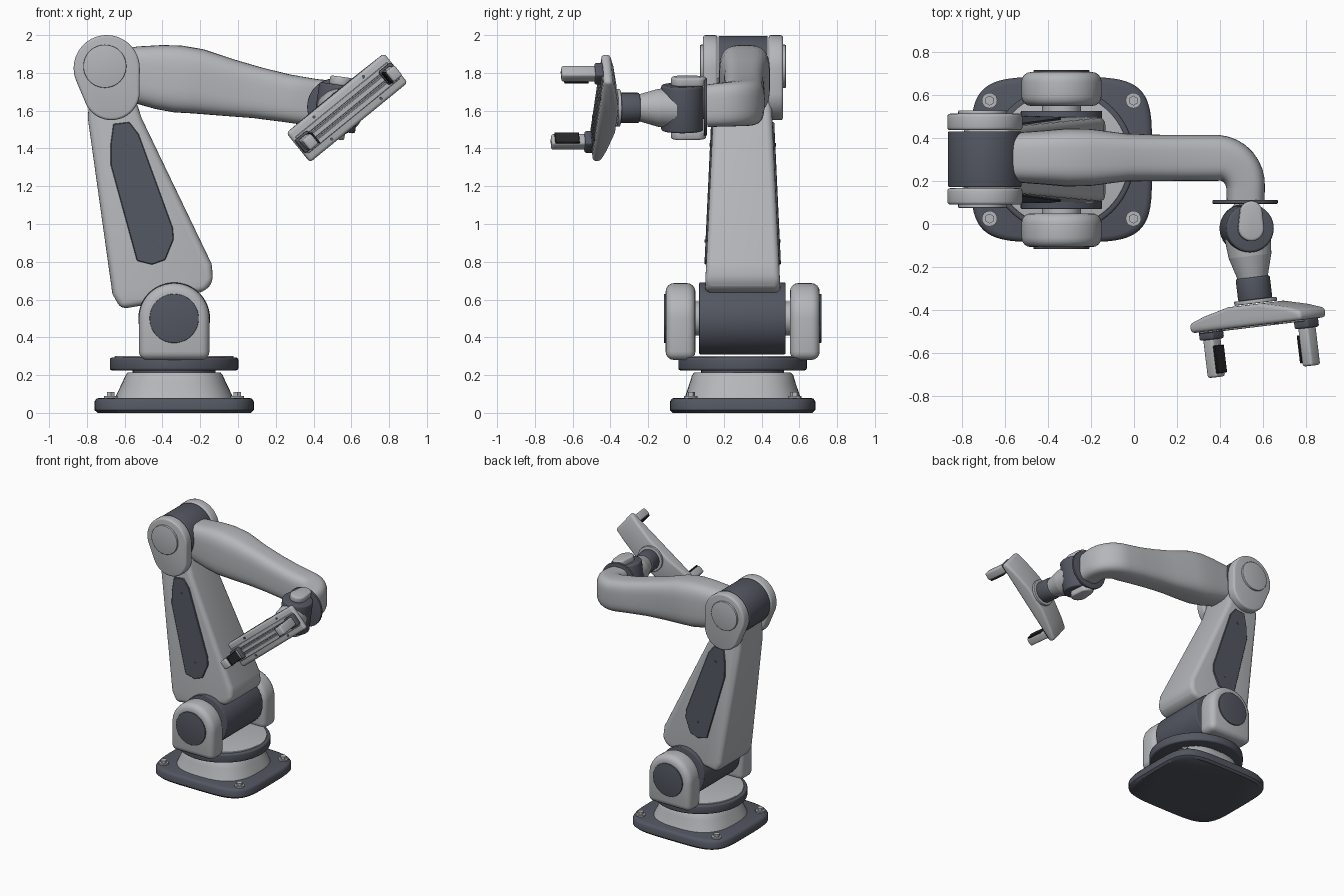
import bpy, bmesh
from math import sin, cos, pi, radians, copysign
from mathutils import Vector, Matrix

if "Cube" in bpy.data.objects:
    bpy.data.objects.remove(bpy.data.objects["Cube"])


def material(name, rgb):
    m = bpy.data.materials.new(name)
    m.use_nodes = True
    m.diffuse_color = (*rgb, 1)
    m.node_tree.nodes["Principled BSDF"].inputs["Base Color"].default_value = (*rgb, 1)
    return m


LIGHT = material("light_grey", (0.46, 0.47, 0.49))
DARK = material("dark_slate", (0.085, 0.094, 0.118))
BLACK = material("black_rubber", (0.02, 0.02, 0.022))


def finish(name, bm, mat, bevel=0, segments=3, frame=None):
    """Round the sharp edges, place the mesh and shade it."""
    bmesh.ops.recalc_face_normals(bm, faces=bm.faces)
    if bevel:
        edges = [e for e in bm.edges if e.calc_face_angle(0) > 0.6]
        bmesh.ops.bevel(bm, geom=edges, offset=bevel, segments=segments,
                        profile=0.5, affect='EDGES', clamp_overlap=True)
    if frame:
        bm.transform(frame)
    me = bpy.data.meshes.new(name)
    bm.to_mesh(me)
    bm.free()
    me.materials.append(mat)
    ob = bpy.data.objects.new(name, me)
    bpy.context.collection.objects.link(ob)
    bpy.ops.object.select_all(action='DESELECT')
    ob.select_set(True)
    bpy.context.view_layer.objects.active = ob
    bpy.ops.object.shade_smooth_by_angle(angle=radians(40))
    return ob


def loft(name, rings, mat, bevel=0, segments=3, frame=None):
    """Skin a list of equal closed rings and cap both ends."""
    bm = bmesh.new()
    loops = [[bm.verts.new(p) for p in r] for r in rings]
    n = len(loops[0])
    for a, b in zip(loops, loops[1:]):
        for i in range(n):
            j = (i + 1) % n
            bm.faces.new((a[i], a[j], b[j], b[i]))
    bm.faces.new(loops[0])
    bm.faces.new(loops[-1])
    return finish(name, bm, mat, bevel, segments, frame)


def prism(name, profile, y0, y1, mat, bevel=0, frame=None, segments=3):
    """Extrude an xz profile along y; y0 and y1 may be functions of z."""
    at = lambda y, z: y(z) if callable(y) else y
    return loft(name, [[(x, at(y, z), z) for x, z in profile] for y in (y0, y1)],
                mat, bevel, segments, frame)


def rod(name, p0, p1, r0, mat, r1=None, bevel=0, sides=48):
    """Cylinder or cone between two points."""
    p0, p1 = Vector(p0), Vector(p1)
    d = p1 - p0
    bm = bmesh.new()
    bmesh.ops.create_cone(bm, cap_ends=True, segments=sides, radius1=r0,
                          radius2=r0 if r1 is None else r1, depth=d.length)
    frame = Matrix.Translation((p0 + p1) / 2) @ d.to_track_quat('Z', 'Y').to_matrix().to_4x4()
    return finish(name, bm, mat, bevel, 3, frame)


def squircle(hx, hy, power, count=64):
    """Rounded rectangle outline."""
    pts = []
    for i in range(count):
        c, s = cos(2 * pi * i / count), sin(2 * pi * i / count)
        pts.append((hx * copysign(abs(c) ** (2 / power), c),
                    hy * copysign(abs(s) ** (2 / power), s)))
    return pts


def capsule(c0, r0, c1, r1, count=64):
    """Outline wrapped around two circles."""
    pts = []
    for i in range(count):
        d = Vector((cos(2 * pi * i / count), sin(2 * pi * i / count)))
        c, r = max(((Vector(c0), r0), (Vector(c1), r1)), key=lambda k: k[0].dot(d) + k[1])
        pts.append(tuple(c + d * r))
    return pts


def rect(x0, x1, z0, z1):
    return [(x0, z0), (x1, z0), (x1, z1), (x0, z1)]


def column(name, levels, power, mat):
    """Stack of rounded outlines (z, half x, half y) on the base axis."""
    loft(name, [[(BX + x, BY + y, z) for x, y in squircle(hx, hy, power)]
                for z, hx, hy in levels], mat)


BX, BY = -0.338, 0.30

# Base plate, pedestal and turntable
column("base_plate", [(0, .405, .37), (.015, .422, .385), (.06, .422, .385),
                      (.075, .412, .375), (.08, .395, .36)], 4.5, DARK)
column("pedestal", [(.08, .312, .308), (.1, .304, .3), (.16, .275, .28),
                    (.2, .257, .268), (.215, .245, .255)], 2.7, LIGHT)
rod("turntable_neck", (BX, BY, .2), (BX, BY, .24), .22, DARK)
rod("turntable", (BX, BY, .225), (BX, BY, .293), .34, DARK, bevel=.012, sides=72)
rod("turntable_cover", (BX, BY, .28), (BX, BY, .302), .315, LIGHT, bevel=.005, sides=72)
for sx in (-1, 1):
    for sy in (-1, 1):
        x, y = BX + sx * .335, BY + sy * .275
        rod("bolt_washer", (x, y, .075), (x, y, .09), .036, LIGHT, sides=24)
        rod("bolt_head", (x, y, .085), (x, y, .11), .023, LIGHT, sides=6)

# Shoulder joint between two arched brackets
SX, SZ = -0.338, 0.50
arch = [(SX + .187 * cos(pi * i / 24), SZ + .187 * sin(pi * i / 24)) for i in range(25)]
arch += [(SX - .187, .28), (SX + .187, .28)]
rod("shoulder_drum", (SX, .07, SZ), (SX, .527, SZ), .19, DARK, bevel=.006, sides=64)
rod("shoulder_shaft", (SX, 0, SZ), (SX, .6, SZ), .09, LIGHT)
for s in (-1, 1):
    y = lambda d: BY + s * d
    prism("shoulder_bracket", arch, y(.25), y(.408), LIGHT, .045, segments=4)
    rod("shoulder_cap", (SX, y(.39), SZ), (SX, y(.417), SZ), .13, DARK, bevel=.004)

# Lower arm, tapering in depth towards the elbow
depth = lambda z: .2 - .047 * (z - .65)
arm_side = [(-.62, .55), (-.5, .57), (-.17, .645), (-.13, .70), (-.14, .79),
            (-.51, 1.56), (-.58, 1.78), (-.78, 1.78), (-.795, 1.56), (-.665, .63)]
prism("lower_arm", arm_side, lambda z: BY - depth(z), lambda z: BY + depth(z),
      LIGHT, .04, segments=4)
panel = [(-.66, 1.53), (-.575, 1.54), (-.525, 1.475), (-.345, .98), (-.34, .92),
         (-.385, .81), (-.455, .785), (-.535, .805), (-.675, 1.315), (-.675, 1.42)]
for s in (-1, 1):
    prism("arm_panel", panel, lambda z: BY + s * (depth(z) - .01),
          lambda z: BY + s * (depth(z) + .009), DARK, .004, segments=1)
    for x, z in ((-.59, 1.42), (-.45, .91)):
        rod("panel_screw", (x, BY + s * depth(z), z),
            (x, BY + s * (depth(z) + .013), z), .009, DARK, sides=12)

# Elbow joint
EX, EZ, EY = -0.695, 1.825, 0.302
elbow = capsule((EX, EZ), .175, (-.67, 1.70), .15)
rod("elbow_drum", (EX, EY - .13, EZ), (EX, EY + .13, EZ), .171, DARK, bevel=.006, sides=64)
for s in (-1, 1):
    prism("elbow_housing", elbow, EY + s * .135, EY + s * .212, LIGHT, .014)
    rod("elbow_cap", (EX - .01, EY + s * .2, EZ + .01),
        (EX - .01, EY + s * .227, EZ + .01), .114, LIGHT, bevel=.004)

# Upper arm: stations of (x, y, z, half width, half height), then a quarter bend
stations = [(-.64, .31, 1.79, .11, .13), (-.54, .31, 1.79, .117, .15),
            (-.42, .31, 1.778, .126, .17), (-.32, .31, 1.768, .135, .178),
            (-.21, .31, 1.755, .133, .172), (-.05, .31, 1.722, .112, .152),
            (.1, .308, 1.695, .108, .136), (.25, .308, 1.667, .107, .127)]
for i in range(9):
    a = pi / 2 * i / 8
    stations.append((.39 + .13 * sin(a), .17 + .138 * cos(a), 1.645 - .015 * i / 8,
                     .107 - .017 * i / 8, .125 - .01 * i / 8))
stations.append((.52, .105, 1.625, .088, .112))
rings = []
for i, (x, y, z, w, h) in enumerate(stations):
    before, after = stations[max(i - 1, 0)], stations[min(i + 1, len(stations) - 1)]
    along = (Vector(after[:3]) - Vector(before[:3])).normalized()
    side = along.cross(Vector((0, 0, 1))).normalized()
    up = side.cross(along)
    rings.append([Vector((x, y, z)) + side * p + up * q for p, q in squircle(w, h, 3.4, 48)])
loft("upper_arm", rings, LIGHT)

# Wrist: flange, pivot drum and a yoke above and below
W = Vector((.525, -.02, 1.615))
tilt = Vector((sin(radians(8)), 0, cos(radians(8))))
rod("wrist_flange", (.518, .094, 1.62), (.518, .112, 1.62), .152, DARK, bevel=.004)
rod("wrist_drum", W - tilt * .122, W + tilt * .122, .112, DARK, bevel=.012)
across = Vector((0, 1, 0))
yoke_frame = Matrix((across, tilt, across.cross(tilt))).transposed().to_4x4()
yoke_frame.translation = W
for s in (-1, 1):
    prism("wrist_yoke", capsule((0, 0), .06, (.075, 0), .052), s * .118, s * .166,
          LIGHT, .012, yoke_frame)

# Tool frame: x along the gripper bar, z pointing out of the wrist
out = Vector((.12, -.99, 0)).normalized()
level = Vector((-out.y, out.x, 0))
bar = level * cos(radians(39)) + Vector((0, 0, sin(radians(39))))
tool = Matrix((bar, out.cross(bar), out)).transposed().to_4x4()
tool.translation = W
reach = lambda d: W + out * d
rod("wrist_collar", reach(.04), reach(.13), .108, LIGHT, r1=.1)
rod("wrist_cone", reach(.13), reach(.235), .1, LIGHT, r1=.07)
rod("tool_drum", reach(.23), reach(.335), .08, DARK, bevel=.008)
rod("tool_ring", reach(.333), reach(.352), .1, LIGHT, bevel=.004)

# Gripper bar with lengthwise rails
body = [(-.335, .455), (.335, .455), (.335, .41), (.25, .385), (.1, .355),
        (-.1, .355), (-.25, .385), (-.335, .41)]
prism("gripper_body", body, -.1, .1, LIGHT, .018, tool)
for v in (-.042, 0, .042):
    prism("gripper_rail", rect(-.315, .315, .45, .462), v - .014, v + .014, LIGHT, .003, tool, 1)
for v in (-.021, .021):
    prism("gripper_slot", rect(-.31, .31, .45, .457), v - .003, v + .003, DARK, 0, tool)
for u in (-.17, .17):
    for v in (-.075, .075):
        rod("gripper_screw", tool @ Vector((u, v, .45)), tool @ Vector((u, v, .459)),
            .009, DARK, sides=12)

# Two fingers with collars and rubber pads on the inner sides
for s in (-1, 1):
    u = s * .287
    prism("finger_collar", rect(u - .042, u + .042, .45, .495), -.045, .045, DARK, .01, tool)
    prism("finger", rect(u - .03, u + .03, .48, .672), -.035, .035, LIGHT, .012, tool)
    inner = sorted((u - s * .028, u - s * .04))
    prism("finger_pad", rect(*inner, .525, .655), -.036, .036, BLACK, .003, tool, 1)
